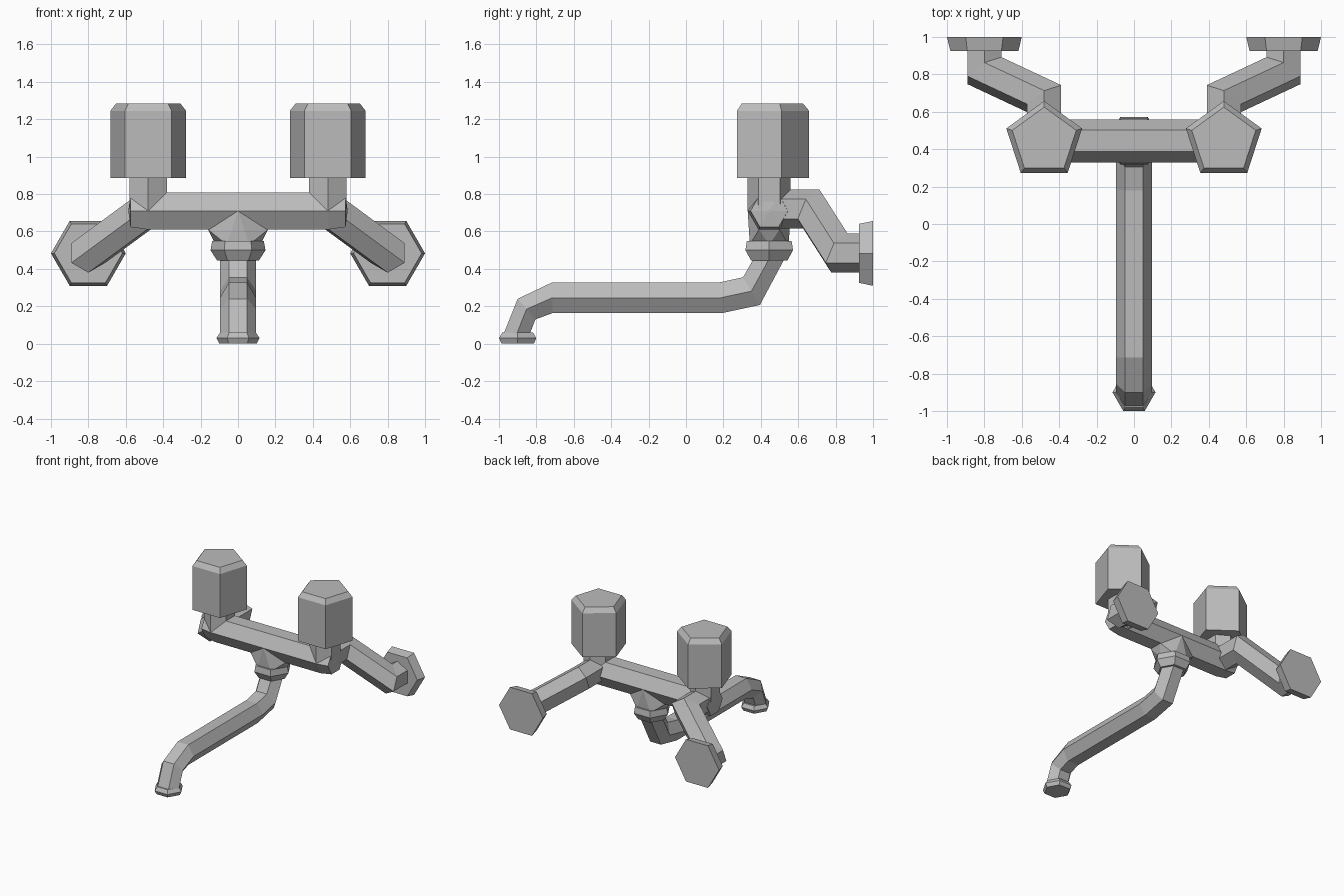
import bpy, bmesh
from math import sin, cos, pi
from mathutils import Vector

cube = bpy.data.objects.get("Cube")
if cube:
    bpy.data.objects.remove(cube)

metal = bpy.data.materials.new("grey metal")
GREY = (0.5, 0.5, 0.5, 1)
metal.diffuse_color = GREY
metal.use_nodes = True
metal.node_tree.nodes["Principled BSDF"].inputs["Base Color"].default_value = GREY


def finish(name, bm):
    bmesh.ops.recalc_face_normals(bm, faces=bm.faces)
    mesh = bpy.data.meshes.new(name)
    bm.to_mesh(mesh)
    bm.free()
    mesh.materials.append(metal)
    obj = bpy.data.objects.new(name, mesh)
    bpy.context.collection.objects.link(obj)
    return obj


def loft(name, rings):
    """Skin a list of equal-sized point rings and cap both ends."""
    bm = bmesh.new()
    loops = [[bm.verts.new(p) for p in ring] for ring in rings]
    n = len(loops[0])
    for a, b in zip(loops, loops[1:]):
        for i in range(n):
            j = (i + 1) % n
            bm.faces.new((a[i], a[j], b[j], b[i]))
    bm.faces.new(loops[0])
    bm.faces.new(loops[-1])
    return finish(name, bm)


def polygon(center, r, axis, sides=6, turn=0.0):
    """Regular polygon of points across the given axis."""
    u, v = {"x": ((0, 1, 0), (0, 0, 1)),
            "y": ((1, 0, 0), (0, 0, 1)),
            "z": ((1, 0, 0), (0, 1, 0))}[axis]
    return [Vector(center) + r * (cos(turn + 2 * pi * i / sides) * Vector(u)
            + sin(turn + 2 * pi * i / sides) * Vector(v)) for i in range(sides)]


BY, BZ, VX = 0.445, 0.71, 0.48   # body axis and valve offset

# Horizontal mixer body with blunt pointed ends
ends = [(0.585, 0.01), (0.575, 0.1), (VX, 0.115)]
sections = [(-x, r) for x, r in ends] + [(x, r) for x, r in reversed(ends)]
loft("mixer_body", [polygon((x, BY, BZ), r, "x") for x, r in sections])

for side, s in (("left", 1), ("right", -1)):
    # Valve stem and five-sided handle
    loft(side + "_valve_stem",
         [polygon((s * VX, BY, z), 0.115, "z", turn=pi / 2) for z in (BZ, 0.9)])
    loft(side + "_handle",
         [polygon((s * VX, BY, z), r, "z", 5, pi / 2)
          for z, r in ((0.885, 0.213), (1.245, 0.213), (1.285, 0.18))])

    # Offset inlet pipe with two mitred elbows
    rings = []
    for x, y, z, mitre in ((0.48, 0.46, 0.72, 0), (0.48, 0.67, 0.72, 1),
                           (0.8, 0.82, 0.485, 1), (0.8, 0.95, 0.485, 0)):
        ring = polygon((0, 0, 0), 0.105, "y", turn=pi / 2)
        rings.append([(s * (x + p.x), y + mitre * (0.41 * p.z - 0.557 * p.x), z + p.z)
                      for p in ring])
    loft(side + "_inlet_pipe", rings)

    # Wall flange
    loft(side + "_wall_flange",
         [polygon((s * 0.8, y, 0.483), r, "y") for y, r in ((0.925, 0.182), (1.0, 0.2))])

# Flared socket joining body and spout
bm = bmesh.new()
points = polygon((0, BY, 0.53), 0.12, "z")
points += [Vector((x, BY + d, 0.61)) for x in (-0.16, 0.16) for d in (-0.055, 0.055)]
points += [Vector((0, BY + d, BZ)) for d in (-0.115, 0.115)]
for p in points:
    bm.verts.new(p)
bmesh.ops.convex_hull(bm, input=bm.verts)
bmesh.ops.dissolve_limit(bm, angle_limit=0.02, verts=bm.verts, edges=bm.edges)
finish("spout_socket", bm)

# Spout nut
loft("spout_nut", [polygon((0, BY, z), r, "z")
                   for z, r in ((0.445, 0.112), (0.5, 0.147), (0.55, 0.138))])

# Swivel spout: upper and lower outline points of each section (y, z)
outline = [((0.365, 0.46), (0.53, 0.46)), ((0.305, 0.355), (0.395, 0.207)),
           ((0.18, 0.328), (0.19, 0.163)), ((-0.715, 0.328), (-0.715, 0.163)),
           ((-0.9, 0.24), (-0.805, 0.13)), ((-0.98, 0.04), (-0.84, 0.04))]
R = 0.097
rings = []
for (y1, z1), (y2, z2) in outline:
    ym, zm = (y1 + y2) / 2, (z1 + z2) / 2
    rings.append([(R, ym, zm), (R / 2, y1, z1), (-R / 2, y1, z1),
                  (-R, ym, zm), (-R / 2, y2, z2), (R / 2, y2, z2)])
loft("spout", rings)

# Outlet ring at the spout tip
loft("spout_outlet", [polygon((0, -0.9, z), r, "z")
                      for z, r in ((0, 0.1), (0.03, 0.115), (0.06, 0.095))])
